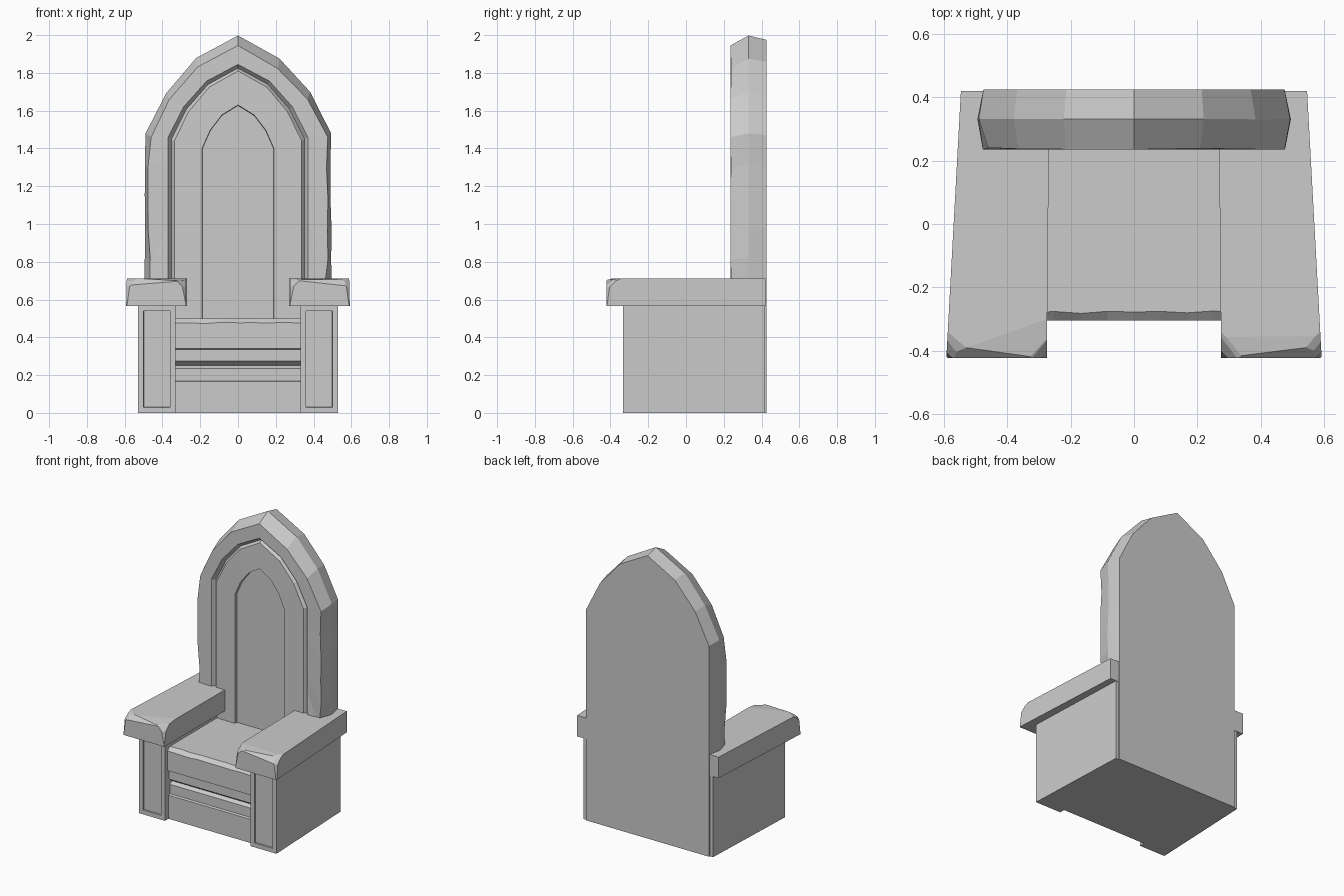
import bpy
import bmesh
import random
from mathutils import Vector

random.seed(4)

if "Cube" in bpy.data.objects:
    bpy.data.objects.remove(bpy.data.objects["Cube"], do_unlink=True)

STONE = (0.6, 0.6, 0.6, 1.0)
stone = bpy.data.materials.new("grey stone")
stone.use_nodes = True
stone.diffuse_color = STONE
stone.node_tree.nodes["Principled BSDF"].inputs["Base Color"].default_value = STONE


def finish(bm, name):
    bmesh.ops.recalc_face_normals(bm, faces=bm.faces[:])
    mesh = bpy.data.meshes.new(name)
    bm.to_mesh(mesh)
    bm.free()
    mesh.materials.append(stone)
    obj = bpy.data.objects.new(name, mesh)
    bpy.context.scene.collection.objects.link(obj)
    return obj


def loft(rings):
    """Join closed rings of equal length and cap both ends."""
    bm = bmesh.new()
    loops = [[bm.verts.new(p) for p in ring] for ring in rings]
    n = len(loops[0])
    for a, b in zip(loops, loops[1:]):
        for i in range(n):
            j = (i + 1) % n
            bm.faces.new((a[i], a[j], b[j], b[i]))
    bm.faces.new(loops[0])
    bm.faces.new(loops[-1])
    bmesh.ops.recalc_face_normals(bm, faces=bm.faces[:])
    return bm


def arch(width, shoulder, apex, y, bottom=0.0, wear=0.0):
    """Pointed arch outline; wear nibbles the edge inwards."""
    rise = apex - shoulder
    steps = 9
    half = [(width, bottom + (shoulder - bottom) * i / steps) for i in range(steps + 1)]
    half += [(width * u, shoulder + rise * v) for u, v in ((0.775, 0.42), (0.45, 0.77))]

    def worn(x, z):
        k = random.random() ** 2 * wear
        return (x * (1 - k), y + 0.15 * k, z - (k * 0.4 if z > shoulder else 0))

    right = [worn(x, z) for x, z in half]
    left = [worn(-x, z) for x, z in reversed(half)]
    return right + [worn(0, apex)] + left


def chip(bm, point, normal):
    """Slice off everything beyond a plane and close the cut."""
    geom = bm.verts[:] + bm.edges[:] + bm.faces[:]
    cut = bmesh.ops.bisect_plane(bm, geom=geom, dist=1e-5, plane_co=Vector(point),
                                 plane_no=Vector(normal), clear_outer=True)
    edges = [e for e in cut["geom_cut"] if isinstance(e, bmesh.types.BMEdge)]
    if edges:
        bmesh.ops.holes_fill(bm, edges=edges)


# Tall back: frame, V groove, raised band and shallow sunken panel
finish(loft([
    arch(0.475, 1.47, 1.975, 0.425),
    arch(0.495, 1.48, 2.0, 0.33, wear=0.015),
    arch(0.477, 1.46, 1.945, 0.235, wear=0.045),
    arch(0.37, 1.46, 1.845, 0.235, 0.4),
    arch(0.352, 1.45, 1.825, 0.26, 0.41),
    arch(0.337, 1.44, 1.81, 0.24, 0.42),
    arch(0.19, 1.4, 1.63, 0.237, 0.44),
    arch(0.188, 1.4, 1.627, 0.258, 0.45),
]), "throne_back")

# Seat block: thick slab over a grooved front
profile = [(0.3, 0), (0.3, 0.5), (-0.282, 0.5), (-0.305, 0.48), (-0.305, 0.34),
           (-0.29, 0.335), (-0.29, 0.275), (-0.255, 0.25), (-0.28, 0.235),
           (-0.28, 0.17), (-0.295, 0.165), (-0.295, 0)]
rings = []
segments = 8
for i in range(segments + 1):
    ring = []
    for k, (y, z) in enumerate(profile):
        wear = random.random() * 0.008 if k in (2, 3) else 0
        ring.append((-0.335 + 0.67 * i / segments,
                     y + (wear if k == 2 else 0), z - (wear if k == 3 else 0)))
    rings.append(ring)
finish(loft(rings), "seat")


def slab(front, back, bottom, top):
    """Tapered block; front and back are (y, inner x, outer x)."""
    return loft([[(a, y, bottom), (b, y, bottom), (b, y, top), (a, y, top)]
                 for y, a, b in (front, back)])


for side, sign in (("left", 1), ("right", -1)):
    # Pedestal with a sunken front panel
    bm = slab((-0.333, 0.33, 0.53), (0.417, 0.33, 0.5), 0, 0.57)
    front = [f for f in bm.faces if f.normal.y < -0.9]
    bmesh.ops.inset_region(bm, faces=front, thickness=0.042, depth=0)
    bmesh.ops.inset_region(bm, faces=front, thickness=0.002, depth=-0.01)
    bmesh.ops.scale(bm, vec=(sign, 1, 1), verts=bm.verts[:])
    finish(bm, side + "_pedestal")

    # Armrest, its front edges and corners broken off
    bm = slab((-0.422, 0.275, 0.592), (0.42, 0.267, 0.546), 0.565, 0.712)
    r = random.uniform
    chip(bm, (0.43, -0.41, 0.7), (r(-0.1, 0.1), -0.7, 0.7))
    chip(bm, (0.43, -0.38, 0.709), (r(-0.05, 0.05), -0.12, 1))
    chip(bm, (0.577, -0.4, 0.685), (0.6, -0.55, r(0.5, 0.7)))
    chip(bm, (0.56, -0.395, 0.7), (0.3, -0.35, 0.9))
    chip(bm, (0.29, -0.4, 0.685), (-0.6, -0.55, r(0.5, 0.7)))
    chip(bm, (0.3, -0.395, 0.7), (-0.3, -0.35, 0.9))
    chip(bm, (0.586, -0.415, 0.63), (0.7, -0.7, 0.1))
    chip(bm, (0.28, -0.415, 0.63), (-0.7, -0.7, 0.15))
    bmesh.ops.scale(bm, vec=(sign, 1, 1), verts=bm.verts[:])
    finish(bm, side + "_armrest")
